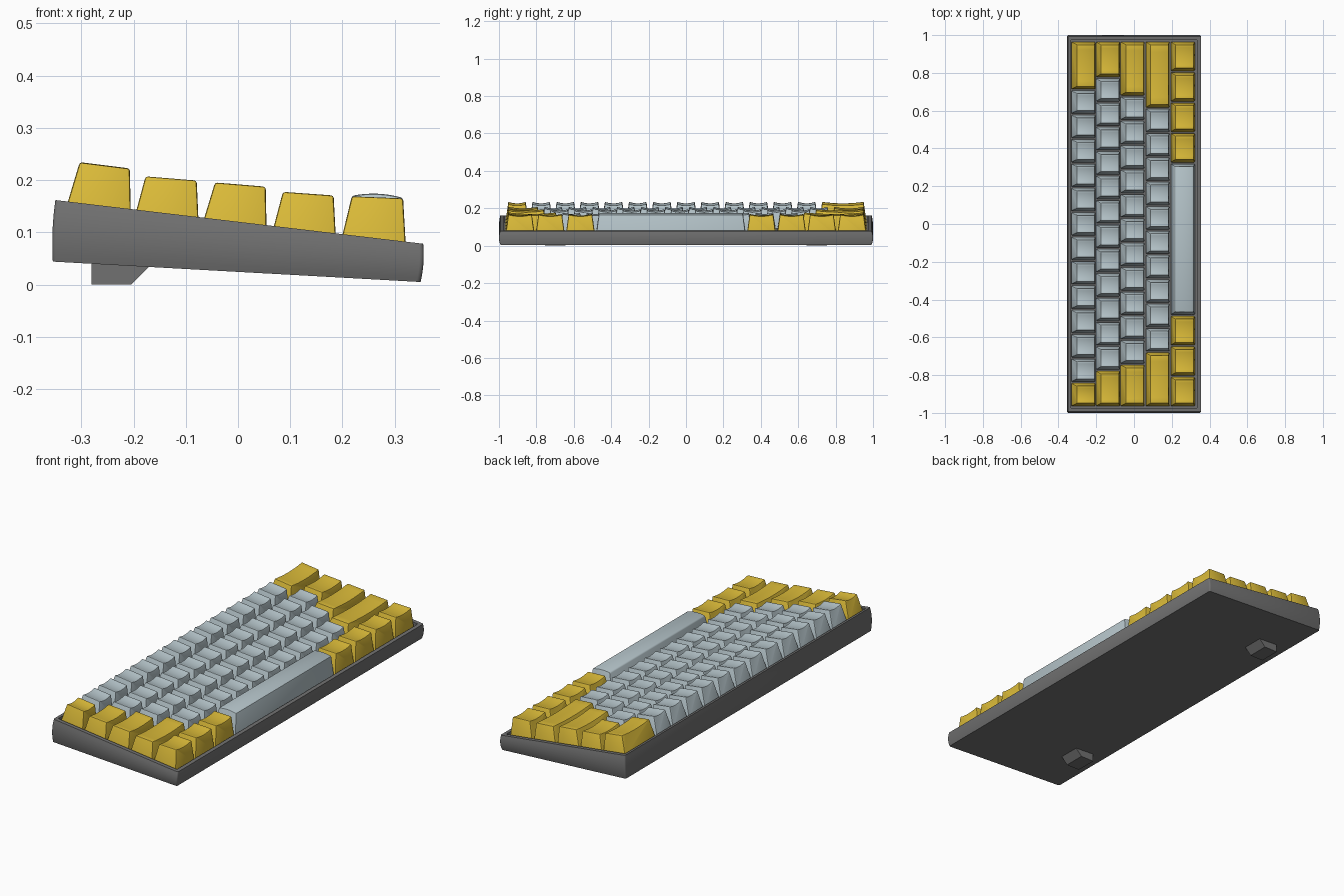
import bpy, bmesh, math

if "Cube" in bpy.data.objects:
    bpy.data.objects.remove(bpy.data.objects["Cube"])


def material(name, rgb):
    m = bpy.data.materials.new(name)
    m.diffuse_color = (*rgb, 1)
    m.use_nodes = True
    m.node_tree.nodes["Principled BSDF"].inputs["Base Color"].default_value = m.diffuse_color
    return m


CASE = material("dark grey", (0.165, 0.165, 0.165))
YELLOW = material("mustard yellow", (0.70, 0.49, 0.04))
PALE = material("pale blue grey", (0.46, 0.55, 0.585))


def finish(bm, name, mat, angle=35):
    bmesh.ops.recalc_face_normals(bm, faces=bm.faces)
    me = bpy.data.meshes.new(name)
    bm.to_mesh(me)
    bm.free()
    me.materials.append(mat)
    me.shade_smooth()
    me.set_sharp_from_angle(angle=math.radians(angle))
    ob = bpy.data.objects.new(name, me)
    bpy.context.collection.objects.link(ob)
    return ob


def case_top(x):
    return 0.120 - 0.1187 * x


def case_bottom(x):
    return 0.0245 - 0.0555 * x


def rounded_rect(hx, hy, r, n=3):
    pts = []
    for k, (sx, sy) in enumerate([(1, 1), (-1, 1), (-1, -1), (1, -1)]):
        for i in range(n + 1):
            a = math.pi / 2 * (k + i / n)
            pts.append((sx * (hx - r) + r * math.cos(a), sy * (hy - r) + r * math.sin(a)))
    return pts


# Case: wedge tray with slightly bulging walls, a thin rim and a sunken plate
bm = bmesh.new()
rings = []


def add_ring(hx, hy, r, z_of, shift=0.0):
    rings.append([bm.verts.new((x + shift, y, z_of(x))) for x, y in rounded_rect(hx, hy, r)])


STEPS = 8
for i in range(STEPS + 1):
    t = i / STEPS
    b = 1 - (2 * t - 1) ** 2
    add_ring(0.352 + 0.003 * b, 0.993 + 0.007 * b, 0.008,
             lambda x, t=t: case_bottom(x) * (1 - t) + case_top(x) * t, (t - 0.5) * 0.005)
add_ring(0.336, 0.973, 0.004, case_top)
add_ring(0.336, 0.973, 0.004, lambda x: case_top(x) - 0.035)
for a, b in zip(rings, rings[1:]):
    for i in range(len(a)):
        j = (i + 1) % len(a)
        bm.faces.new((a[i], a[j], b[j], b[i]))
bm.faces.new(rings[0])
bm.faces.new(rings[-1])
finish(bm, "case", CASE)

# Two wedge feet under the raised edge
for side, y in (("left", -0.7), ("right", 0.7)):
    bm = bmesh.new()
    prof = [(-0.28, 0.045), (-0.28, 0.0), (-0.205, 0.0), (-0.165, 0.04)]
    loops = [[bm.verts.new((x, y + s * 0.055, z)) for x, z in prof] for s in (-1, 1)]
    for i in range(4):
        j = (i + 1) % 4
        bm.faces.new((loops[0][i], loops[0][j], loops[1][j], loops[1][i]))
    for l in loops:
        bm.faces.new(l)
    finish(bm, "foot_" + side, CASE)


# Keycap: tapered block with a dished top (or a domed top for the space bar)
def keycap(name, mat, row, y0, y1, domed=False):
    bx0, tx0, tz0, tx1, tz1, bx1 = row
    nx, ny = (8, 1) if domed else (1, 8)
    depth = 0.006 if domed else -0.008
    gap, inset = 0.004, 0.018
    bm = bmesh.new()
    top = []
    for i in range(nx + 1):
        u = i / nx
        line = []
        for j in range(ny + 1):
            v = j / ny
            w = u if domed else v
            z = tz0 + (tz1 - tz0) * u + depth * (1 - (2 * w - 1) ** 2)
            line.append(bm.verts.new((tx0 + (tx1 - tx0) * u,
                                      y0 + inset + (y1 - y0 - 2 * inset) * v, z)))
        top.append(line)
    base = [[bm.verts.new((x, y, case_top(x) - 0.022)) for y in (y0 + gap, y1 - gap)]
            for x in (bx0, bx1)]
    for i in range(nx):
        for j in range(ny):
            bm.faces.new((top[i][j], top[i + 1][j], top[i + 1][j + 1], top[i][j + 1]))
    for e in (0, -1):
        bm.faces.new([base[e][0]] + top[e] + [base[e][1]])
        bm.faces.new([base[0][e]] + [l[e] for l in top] + [base[1][e]])
    bm.faces.new((base[0][0], base[0][1], base[1][1], base[1][0]))
    bmesh.ops.recalc_face_normals(bm, faces=bm.faces)
    low = {v for pair in base for v in pair}
    edges = [e for e in bm.edges if e.calc_face_angle(0) > 0.7
             and not (e.verts[0] in low and e.verts[1] in low)]
    bmesh.ops.bevel(bm, geom=edges, offset=0.005, segments=2, profile=0.5, affect='EDGES')
    finish(bm, name, mat)


# Row side profiles: base x, top x/z, top x/z, base x (raised edge to low edge)
ROWS = [
    (-0.332, -0.303, 0.235, -0.207, 0.223, -0.205),
    (-0.200, -0.177, 0.208, -0.079, 0.200, -0.075),
    (-0.071, -0.044, 0.196, 0.053, 0.188, 0.055),
    (0.063, 0.086, 0.178, 0.183, 0.171, 0.188),
    (0.195, 0.218, 0.170, 0.316, 0.166, 0.322),
]
# Key widths in units, from -y to +y; first and last entries are the yellow ones
LAYOUT = [
    ([1], [1] * 12, [2]),
    ([1.5], [1] * 12, [1.5]),
    ([1.75], [1] * 11, [2.25]),
    ([2.25], [1] * 10, [2.75]),
    ([1.25] * 3, [6.25], [1.25] * 4),
]
UNIT = 1.936 / 15
for r, (row, groups) in enumerate(zip(ROWS, LAYOUT)):
    y, n = -0.968, 0
    for g, widths in enumerate(groups):
        for w in widths:
            n += 1
            space = w > 6
            name = "space_bar" if space else f"key_row{r + 1}_{n}"
            keycap(name, PALE if g == 1 else YELLOW, row, y, y + w * UNIT, space)
            y += w * UNIT
